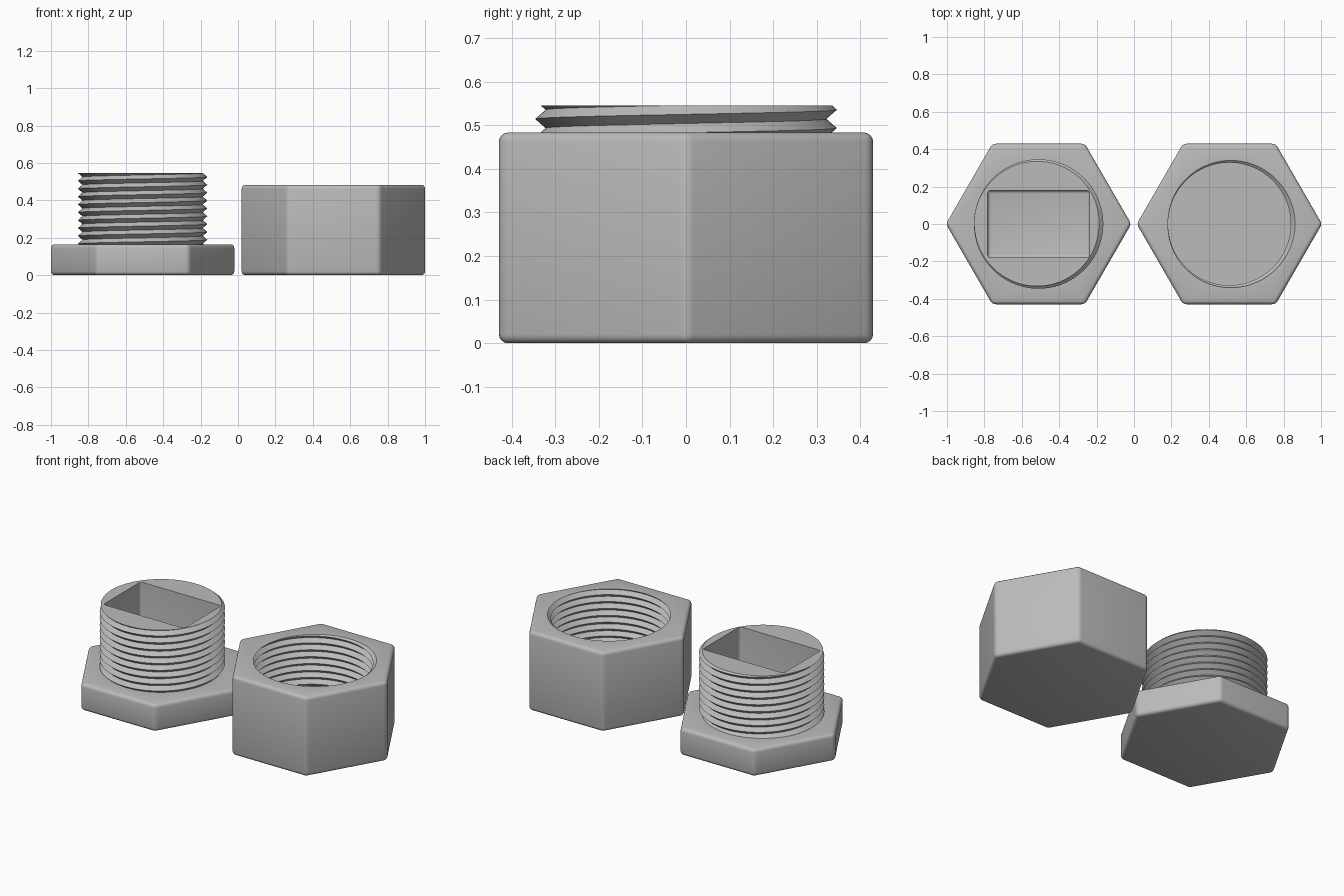
import bpy, bmesh, math

if "Cube" in bpy.data.objects:
    bpy.data.objects.remove(bpy.data.objects["Cube"])

grey = bpy.data.materials.new("plain_grey")
grey.use_nodes = True
grey.diffuse_color = (0.5, 0.5, 0.5, 1)
grey.node_tree.nodes["Principled BSDF"].inputs["Base Color"].default_value = (0.5, 0.5, 0.5, 1)

PITCH = 0.042
CENTRE = 0.51


def make_object(name, bm, x):
    bmesh.ops.recalc_face_normals(bm, faces=bm.faces)
    mesh = bpy.data.meshes.new(name)
    bm.to_mesh(mesh)
    bm.free()
    obj = bpy.data.objects.new(name, mesh)
    obj.location.x = x
    mesh.materials.append(grey)
    bpy.context.collection.objects.link(obj)
    return obj


def apply_modifiers(obj):
    bpy.context.view_layer.update()
    graph = bpy.context.evaluated_depsgraph_get()
    mesh = bpy.data.meshes.new_from_object(obj.evaluated_get(graph))
    obj.modifiers.clear()
    obj.data = mesh


def boolean(obj, tool, operation):
    mod = obj.modifiers.new("boolean", "BOOLEAN")
    mod.object, mod.operation, mod.solver = tool, operation, "EXACT"
    apply_modifiers(obj)


def bevel(obj, width):
    mod = obj.modifiers.new("bevel", "BEVEL")
    mod.width, mod.segments = width, 4
    apply_modifiers(obj)


def hex_block(name, x, height):
    """Hexagonal prism with rounded edges, corners on the x axis."""
    bm = bmesh.new()
    bmesh.ops.create_circle(bm, cap_ends=True, segments=6, radius=0.4955)
    # turn the first corner on to the x axis
    corner = bm.verts[:][0].co
    turn = -math.atan2(corner.y, corner.x)
    for v in bm.verts:
        a = math.atan2(v.co.y, v.co.x) + turn
        v.co.x, v.co.y = 0.4955 * math.cos(a), 0.4955 * math.sin(a)
    top = bmesh.ops.extrude_face_region(bm, geom=bm.faces[:])["geom"]
    bmesh.ops.translate(bm, vec=(0, 0, height),
                        verts=[g for g in top if isinstance(g, bmesh.types.BMVert)])
    # the starting face is kept as the underside
    obj = make_object(name, bm, x)
    bevel(obj, 0.02)
    return obj


def threaded_rod(name, x, z0, z1, root, crest, steps=96):
    """Solid rod with a right-handed V thread, cut flat at both ends."""
    bm = bmesh.new()
    first = math.floor(z0 / PITCH) * 2 - 3
    last = math.ceil(z1 / PITCH) * 2 + 1
    grid = []
    for k in range(first, last + 1):
        row = []
        for i in range(steps + 1):
            t = i / steps
            z = min(max((k / 2 + t) * PITCH, z0), z1)
            phase = (z / PITCH - t) % 1
            r = root + (crest - root) * (1 - abs(2 * phase - 1))
            a = 2 * math.pi * t
            row.append(bm.verts.new((r * math.cos(a), r * math.sin(a), z)))
        grid.append(row)
    for low, high in zip(grid, grid[1:]):
        for i in range(steps):
            bm.faces.new((low[i], low[i + 1], high[i + 1], high[i]))
    bmesh.ops.remove_doubles(bm, verts=bm.verts, dist=0.00005)
    # drop collapsed strips beyond the two ends, then close the ends
    for f in [f for f in bm.faces if f.calc_area() < 1e-9]:
        bm.faces.remove(f)
    for e in [e for e in bm.edges if not e.link_faces]:
        bm.edges.remove(e)
    for v in [v for v in bm.verts if not v.link_faces]:
        bm.verts.remove(v)
    bmesh.ops.holes_fill(bm, edges=[e for e in bm.edges if e.is_boundary], sides=0)
    return make_object(name, bm, x)


def finish(obj):
    bpy.ops.object.select_all(action="DESELECT")
    obj.select_set(True)
    bpy.context.view_layer.objects.active = obj
    bpy.ops.object.shade_smooth_by_angle(angle=math.radians(30))


# Plug: hexagonal head, threaded shank and a rectangular pocket
plug = hex_block("threaded_plug", -CENTRE, 0.165)
shank = threaded_rod("shank", -CENTRE, 0.13, 0.545, 0.322, 0.346)
boolean(plug, shank, "UNION")

bm = bmesh.new()
bmesh.ops.create_cube(bm, size=1)
bmesh.ops.scale(bm, vec=(0.545, 0.36, 0.56), verts=bm.verts)
bmesh.ops.translate(bm, vec=(0, 0, 0.37), verts=bm.verts)
pocket = make_object("pocket_cutter", bm, -CENTRE)
bevel(pocket, 0.018)
boolean(plug, pocket, "DIFFERENCE")

# Cap: tall hexagonal block with a blind threaded hole
cap = hex_block("threaded_cap", CENTRE, 0.483)
hole = threaded_rod("hole_cutter", CENTRE, 0.09, 0.55, 0.328, 0.352)
boolean(cap, hole, "DIFFERENCE")

for helper in (shank, pocket, hole):
    bpy.data.objects.remove(helper)
for part in (plug, cap):
    finish(part)
